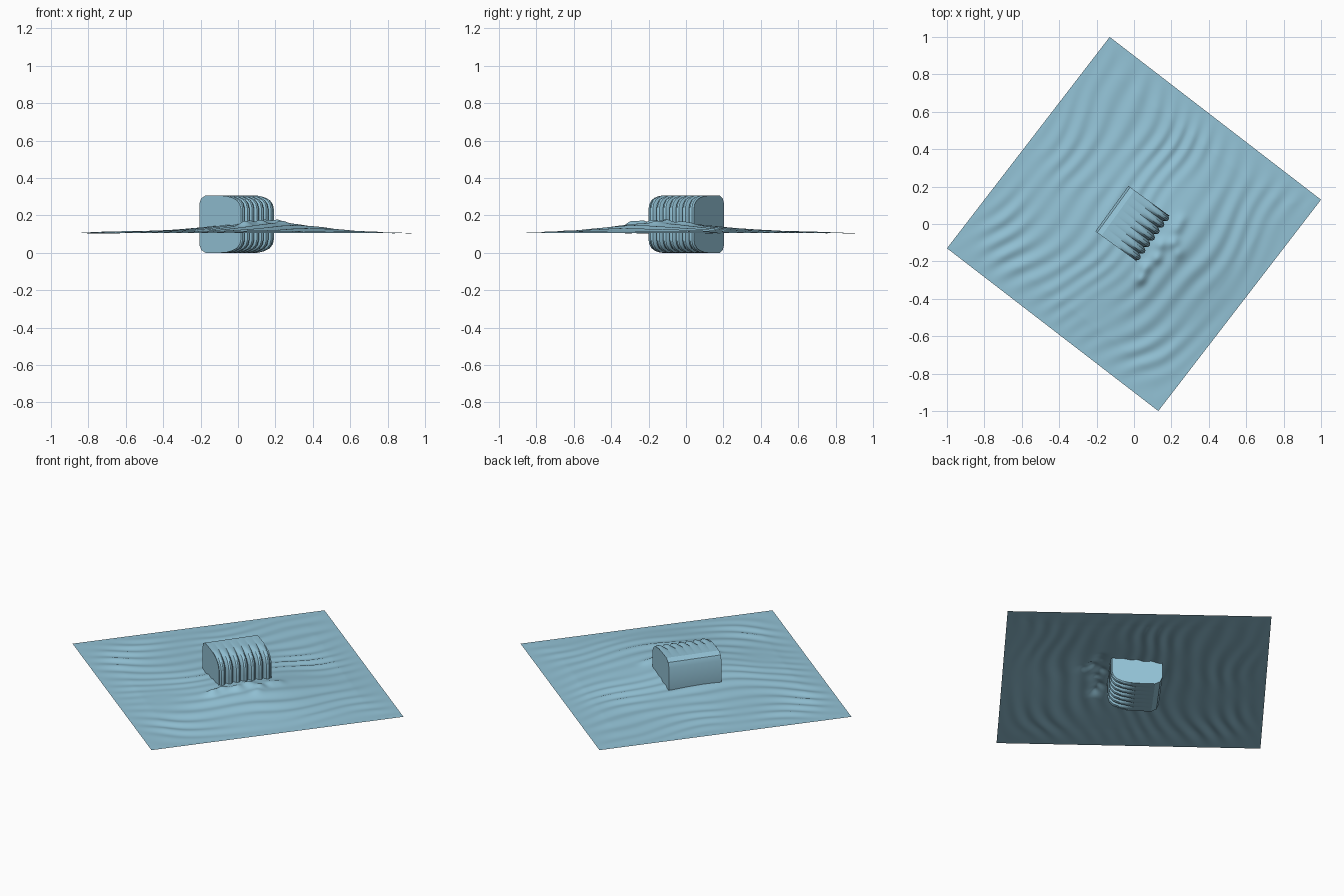
import bpy, bmesh, math
from mathutils import Matrix, noise, Vector

if "Cube" in bpy.data.objects:
    bpy.data.objects.remove(bpy.data.objects["Cube"])

mat = bpy.data.materials.new("pale blue")
mat.diffuse_color = (0.29, 0.54, 0.67, 1)
mat.use_nodes = True
mat.node_tree.nodes["Principled BSDF"].inputs["Base Color"].default_value = mat.diffuse_color


def finish(bm, name, angle, spin, loc, limit):
    bmesh.ops.recalc_face_normals(bm, faces=bm.faces)
    me = bpy.data.meshes.new(name)
    bm.to_mesh(me)
    bm.free()
    me.materials.append(mat)
    ob = bpy.data.objects.new(name, me)
    bpy.context.collection.objects.link(ob)
    ob.matrix_world = Matrix.Translation(loc) @ Matrix.Rotation(math.radians(spin), 4, 'Z')
    bpy.ops.object.select_all(action='DESELECT')
    bpy.context.view_layer.objects.active = ob
    ob.select_set(True)
    bpy.ops.object.shade_smooth_by_angle(angle=math.radians(limit))
    return ob


# rippled sand sheet: low mound and lumps in front of the block
def gauss(u, v, cu, cv, su, sv):
    return math.exp(-((u - cu) / su) ** 2 - ((v - cv) / sv) ** 2)


LUMPS = [(0.20, 0.12, .012), (0.23, 0.05, .022), (0.18, 0.0, .016), (0.21, -0.07, .018),
         (0.19, -0.15, .018), (0.21, -0.21, .022), (0.28, 0.02, .012), (0.19, 0.17, .01)]
HALF = 0.713


def height(u, v):
    fade = min(1, (HALF - max(abs(u), abs(v))) / 0.15)
    warp = noise.noise(Vector((u * 2.2, v * 2.2, 3.1)))
    bend = 0.25 * v * v
    amp = 0.0045 * (0.7 + 0.8 * noise.noise(Vector((u * 4, v * 3, 9))))
    z = amp * math.sin((u + bend + 0.09 * warp) * 2 * math.pi / 0.095)
    z += 0.04 * gauss(u, v, 0.2, 0.0, 0.32, 0.36) + 0.017 * gauss(u, v, 0, 0, 0.55, 0.6)
    for a, b, h in LUMPS:
        z += h * gauss(u, v, a, b, 0.03, 0.035)
    return 0.105 + z * max(0, fade)


bm = bmesh.new()
bmesh.ops.create_grid(bm, x_segments=150, y_segments=150, size=HALF)
for p in bm.verts:
    p.co.z = height(p.co.x, p.co.y)
sand = finish(bm, "sand_sheet", 0, -37.6, (0, 0, 0), 60)

# half-buried block: side profile (u, z from middle, groove depth), mirrored top to bottom
upper = [(0.14, 0.04, 1), (0.14, 0.085, 1), (0.132, 0.112, 1), (0.112, 0.133, .95),
         (0.08, 0.146, .75), (0.04, 0.153, .4), (0.0, 0.153, 0),
         (-0.10, 0.153, 0), (-0.128, 0.138, 0), (-0.14, 0.11, 0)]
profile = upper + [(u, -z, d) for u, z, d in reversed(upper)]

# stations across the width give seven rounded ribs with sharp grooves
RIBS, W, DEPTH = 7, 0.15, 0.026
pitch = 2 * W / RIBS
stations = []
for i in range(RIBS):
    for t, d in ((0, 1), (0.1, .55), (0.28, .12), (0.5, 0), (0.72, .12), (0.9, .55)):
        stations.append((-W + (i + t) * pitch, d))
stations.append((W, 1))
stations[0] = (-W, 0.25)
stations[-1] = (W, 0.25)

bm = bmesh.new()
rings = []
for v, g in stations:
    ring = []
    for u, z, d in profile:
        cut = DEPTH * g * d
        dirv = Vector((u - 0.03, z * 0.75)).normalized()
        ring.append(bm.verts.new((u - dirv.x * cut, v, 0.153 + z - dirv.y * cut)))
    rings.append(ring)
n = len(profile)
for a, b in zip(rings, rings[1:]):
    for i in range(n):
        j = (i + 1) % n
        bm.faces.new((a[i], a[j], b[j], b[i]))
bm.faces.new(rings[0])
bm.faces.new(rings[-1])
block = finish(bm, "ribbed_block", 0, -36, (-0.005, 0, 0), 28)
